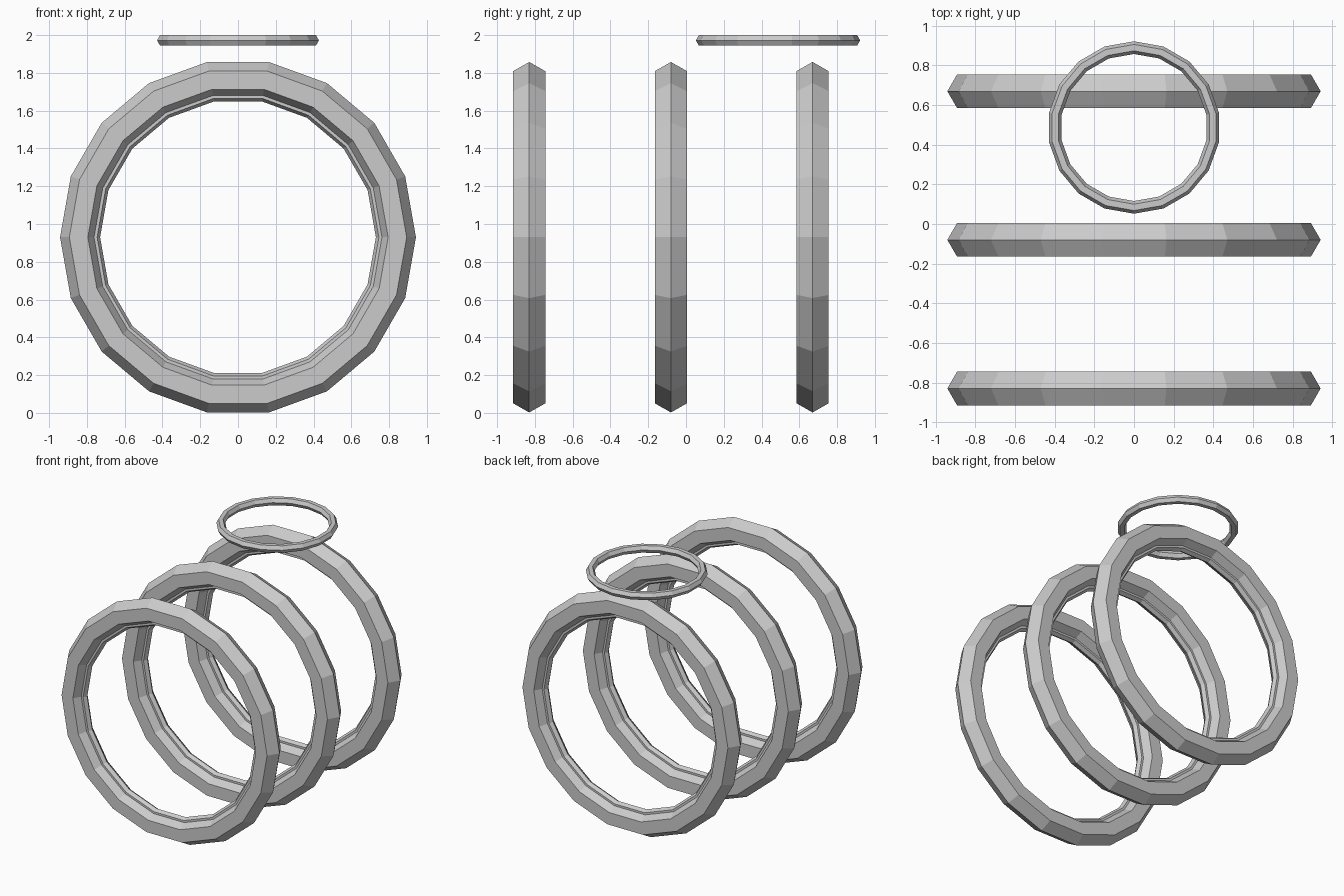
import bpy
import math
import bmesh

cube = bpy.data.objects.get("Cube")
if cube:
    bpy.data.objects.remove(cube, do_unlink=True)

grey = bpy.data.materials.new("light_grey")
grey.use_nodes = True
colour = (0.6, 0.6, 0.6, 1)
grey.diffuse_color = colour
grey.node_tree.nodes["Principled BSDF"].inputs["Base Color"].default_value = colour

SEGMENTS, SIDES = 18, 6


def ring(name, major, minor, location, rotation):
    """Faceted ring with a hexagonal section."""
    bm = bmesh.new()
    loops = []
    for i in range(SEGMENTS):
        a = math.tau * i / SEGMENTS
        loop = []
        for j in range(SIDES):
            b = math.tau * j / SIDES
            r = major + minor * math.cos(b)
            loop.append(bm.verts.new((r * math.cos(a), r * math.sin(a), minor * math.sin(b))))
        loops.append(loop)
    for i in range(SEGMENTS):
        p, q = loops[i], loops[(i + 1) % SEGMENTS]
        for j in range(SIDES):
            k = (j + 1) % SIDES
            bm.faces.new((p[j], q[j], q[k], p[k]))
    mesh = bpy.data.meshes.new(name)
    bm.to_mesh(mesh)
    bm.free()
    mesh.materials.append(grey)
    obj = bpy.data.objects.new(name, mesh)
    obj.location, obj.rotation_euler = location, rotation
    bpy.context.collection.objects.link(obj)


# Three upright hoops, each with a thin lining ring set into its inner ridge
upright = (math.pi / 2, 0, 0)
for label, y in (("front", -0.83), ("middle", -0.08), ("back", 0.67)):
    ring(label + "_hoop", 0.844, 0.098, (0, y, 0.93), upright)
    ring(label + "_lining", 0.762, 0.032, (0, y, 0.93), upright)

# Small flat hoop floating above the back
ring("top_hoop", 0.403, 0.032, (0, 0.487, 1.972), (0, 0, math.pi / 2))
